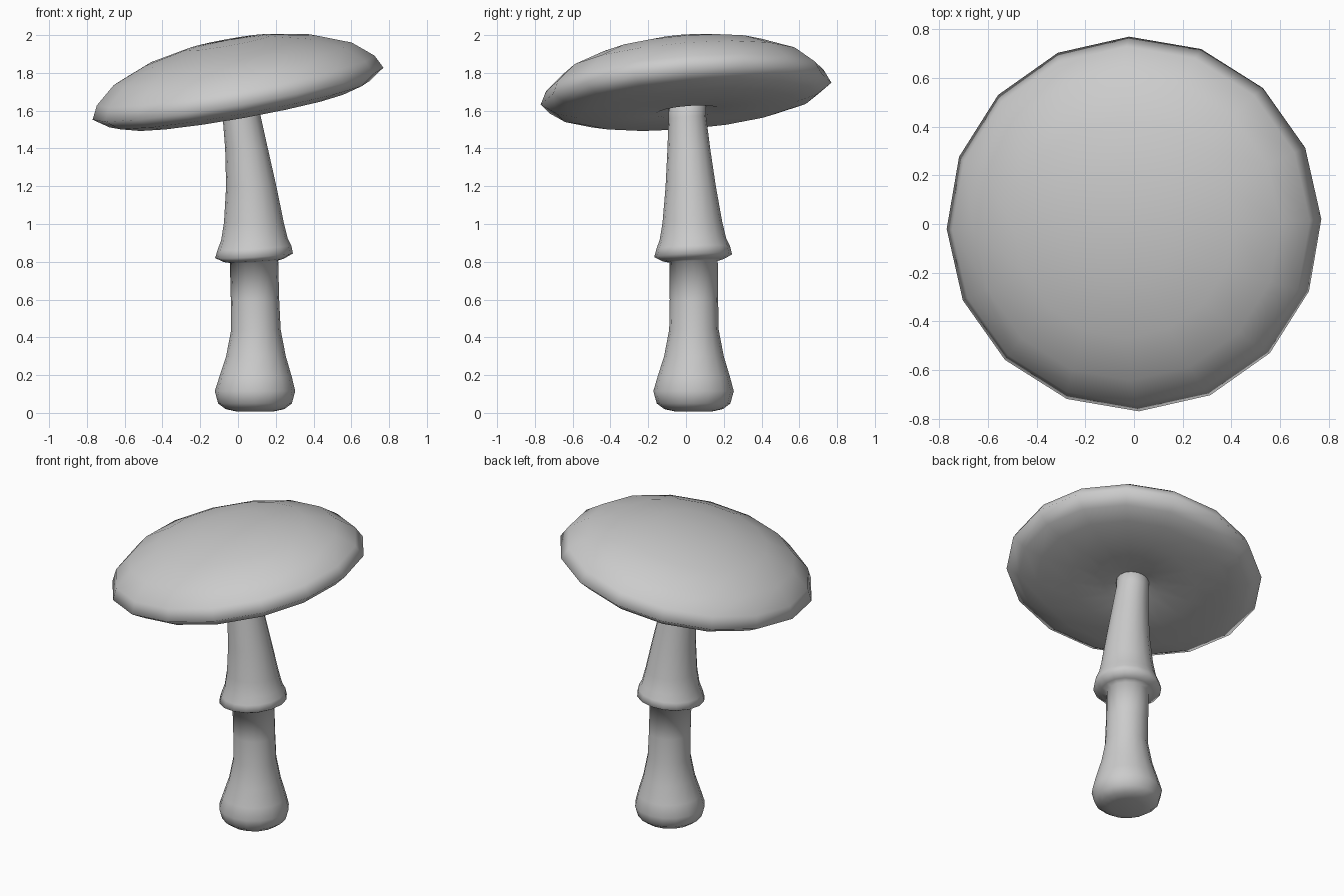
import bpy, bmesh, math
from mathutils import Vector

if "Cube" in bpy.data.objects:
    bpy.data.objects.remove(bpy.data.objects["Cube"])


def loft(name, rings, sides, phase=0.0):
    """Skin rings of (centre, radius, x slope, y slope); radius 0 makes a pole."""
    bm = bmesh.new()
    loops = []
    for c, r, sx, sy in rings:
        loop = []
        for i in range(sides if r > 0 else 1):
            a = phase + math.tau * i / sides
            x, y = r * math.cos(a), r * math.sin(a)
            loop.append(bm.verts.new(Vector(c) + Vector((x, y, sx * x + sy * y))))
        loops.append(loop)
    for a, b in zip(loops, loops[1:]):
        for i in range(sides):
            j = (i + 1) % sides
            if len(a) == 1:
                bm.faces.new((a[0], b[j], b[i]))
            elif len(b) == 1:
                bm.faces.new((a[i], a[j], b[0]))
            else:
                bm.faces.new((a[i], a[j], b[j], b[i]))
    bmesh.ops.recalc_face_normals(bm, faces=bm.faces)
    for f in bm.faces:
        f.smooth = True
    mesh = bpy.data.meshes.new(name)
    bm.to_mesh(mesh)
    bm.free()
    obj = bpy.data.objects.new(name, mesh)
    bpy.context.collection.objects.link(obj)
    return obj


# Stem: bulbous foot, skirt ring, taper leaning toward the cap (x, y, z, radius, tilt)
stem = [
    (.09, .04, .01, 0, 0), (.09, .04, .008, .10, 0), (.09, .04, .02, .155, 0),
    (.09, .04, .05, .195, 0), (.09, .04, .115, .213, 0), (.093, .041, .19, .192, 0),
    (.095, .042, .30, .158, 0), (.095, .042, .44, .131, 0), (.09, .042, .60, .128, 0),
    (.085, .04, .80, .128, .05), (.085, .038, .808, .16, .06),
    (.085, .038, .832, .206, .06), (.087, .038, .875, .195, .06),
    (.087, .037, .92, .176, .03), (.084, .034, 1.01, .158, 0),
    (.07, .025, 1.2, .133, 0), (.045, .015, 1.4, .113, 0),
    (.02, .007, 1.56, .10, .1), (.01, .005, 1.68, .10, .17),
    (.01, .005, 1.69, 0, 0),
]
loft("stem", [((x, y, z), r, t, t * .6) for x, y, z, r, t in stem], 16)

# Cap: tilted 16-sided dome with a curled lip and shallow underside (radius, height)
SX, SY = .177, .08
cap = [
    (0, -.075), (.11, -.075), (.17, -.095), (.38, -.09), (.58, -.085), (.69, -.055),
    (.77, 0), (.735, .07), (.63, .158), (.45, .228), (.23, .272), (0, .285),
]
normal = Vector((-SX, -SY, 1))
loft("cap", [(Vector((0, 0, 1.69)) + normal * h, r, SX, SY) for r, h in cap],
     16, math.radians(1.5))
